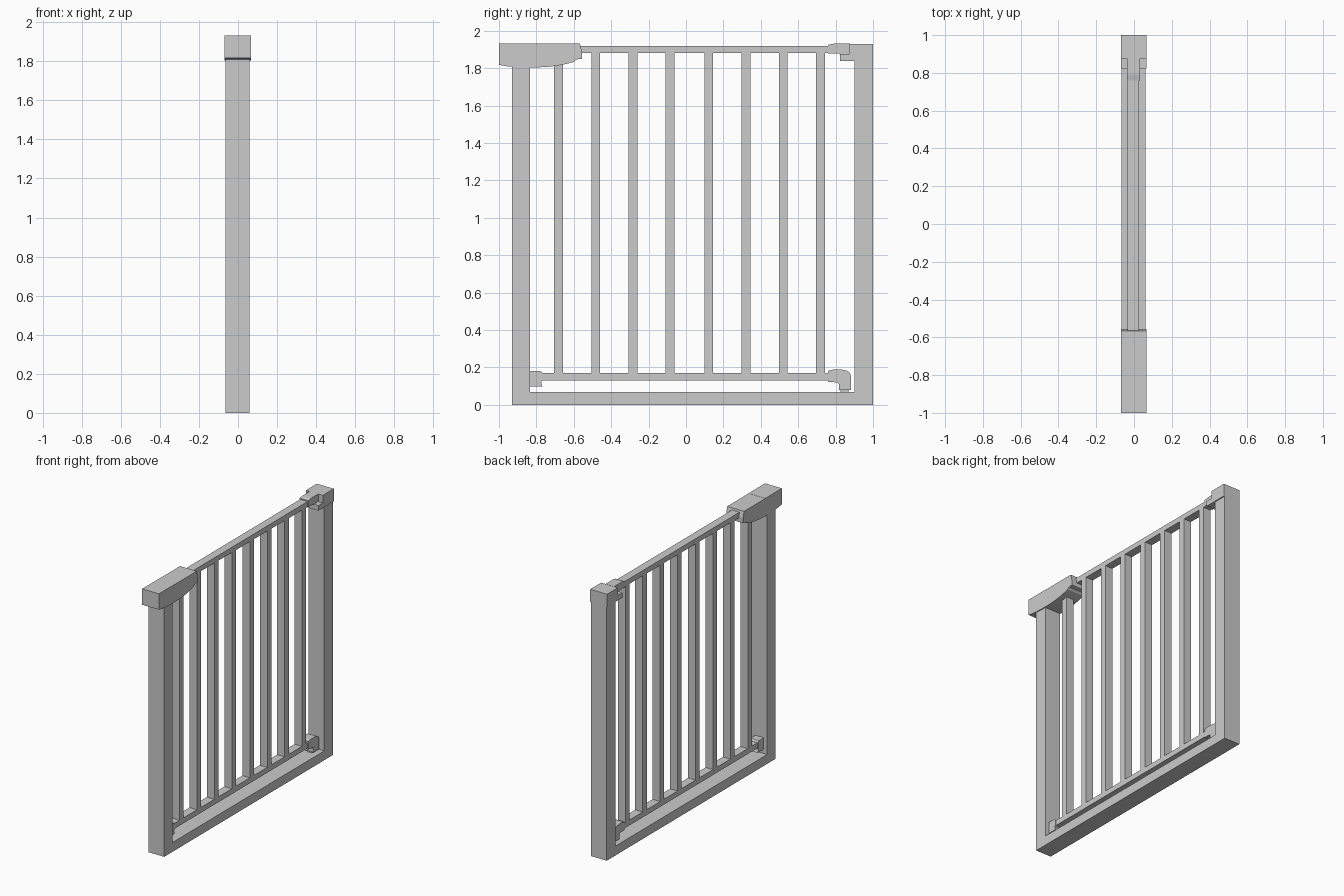
import bpy, bmesh

def prism(name, profile, x0, x1):
    """Extrude a (y, z) outline between x0 and x1."""
    bm = bmesh.new()
    face = bm.faces.new([bm.verts.new((x0, y, z)) for y, z in profile])
    ext = bmesh.ops.extrude_face_region(bm, geom=[face])
    moved = [v for v in ext["geom"] if isinstance(v, bmesh.types.BMVert)]
    bmesh.ops.translate(bm, verts=moved, vec=(x1 - x0, 0, 0))
    bmesh.ops.recalc_face_normals(bm, faces=bm.faces[:])
    mesh = bpy.data.meshes.new(name)
    bm.to_mesh(mesh)
    bm.free()
    obj = bpy.data.objects.new(name, mesh)
    bpy.context.collection.objects.link(obj)
    return obj

def box(name, x, y, z):
    return prism(name, [(y[0], z[0]), (y[1], z[0]), (y[1], z[1]), (y[0], z[1])], *x)

FRAME = (-0.065, 0.06)
RAIL = (-0.034, 0.026)
FITTING = (-0.038, 0.031)
CAP = (-0.068, 0.067)

# U-shaped outer frame
prism("outer_frame", [(-0.93, 0), (1.0, 0), (1.0, 1.84), (0.90, 1.84), (0.90, 0.068),
                      (-0.835, 0.068), (-0.835, 1.815), (-0.93, 1.815)], *FRAME)

# Gate leaf: two rails and two groups of four bars
box("top_rail", RAIL, (-0.60, 0.80), (1.88, 1.918))
box("bottom_rail", RAIL, (-0.80, 0.80), (0.131, 0.17))
for start in (-0.682, 0.122):
    for i in range(4):
        y = start + i * 0.199
        box("gate_bar", RAIL, (y - 0.0235, y + 0.0235), (0.17, 1.88))

# Latch housing on the left post and the handle with its curved underside
prism("latch_housing", [(-1.0, 1.933), (-1.0, 1.818), (-0.965, 1.811), (-0.92, 1.807),
                        (-0.86, 1.804), (-0.81, 1.804), (-0.81, 1.933)], *CAP)
prism("latch_handle", [(-0.81, 1.932), (-0.81, 1.804), (-0.75, 1.806), (-0.69, 1.813),
                       (-0.63, 1.825), (-0.60, 1.834), (-0.585, 1.847), (-0.556, 1.85),
                       (-0.556, 1.885), (-0.567, 1.932)], *CAP)

# Upper hinge: post cap with a lip, and the sleeve on the rail end
prism("upper_hinge_cap", [(0.875, 1.93), (1.0, 1.93), (1.0, 1.838), (0.824, 1.838),
                          (0.824, 1.875), (0.875, 1.875)], *CAP)
prism("upper_hinge_sleeve", [(0.76, 1.925), (0.79, 1.931), (0.878, 1.931), (0.878, 1.873),
                             (0.824, 1.873), (0.815, 1.879), (0.76, 1.879)], *FITTING)

# Lower hinge elbow and pivot pin
prism("lower_hinge_elbow", [(0.76, 0.182), (0.785, 0.188), (0.835, 0.188), (0.860, 0.183),
                            (0.875, 0.172), (0.882, 0.155), (0.882, 0.08), (0.817, 0.08),
                            (0.817, 0.112), (0.808, 0.12), (0.76, 0.123)], *FITTING)
box("lower_hinge_pin", (-0.022, 0.014), (0.827, 0.868), (0.06, 0.082))

# Lower catch on the left post
prism("lower_catch", [(-0.836, 0.182), (-0.78, 0.182), (-0.768, 0.172), (-0.768, 0.13),
                      (-0.775, 0.122), (-0.768, 0.098), (-0.836, 0.098)], *FITTING)
